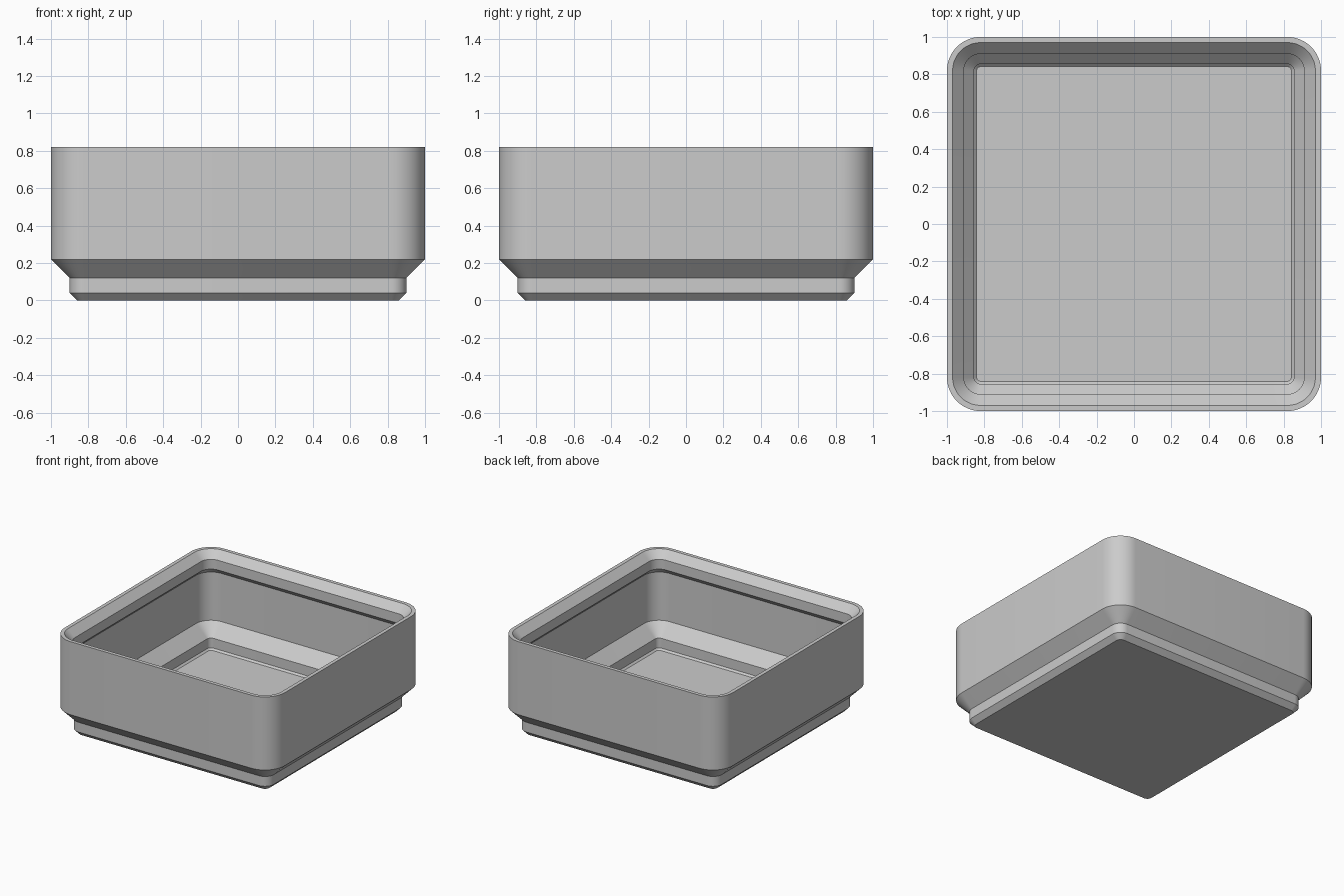
import bpy
import bmesh
import math

cube = bpy.data.objects.get("Cube")
if cube:
    bpy.data.objects.remove(cube, do_unlink=True)

grey = bpy.data.materials.new("plain_grey")
grey.use_nodes = True
colour = (0.6, 0.6, 0.6, 1)
grey.diffuse_color = colour
grey.node_tree.nodes["Principled BSDF"].inputs["Base Color"].default_value = colour

CORNER = 0.82   # centre of every concentric corner arc
STEPS = 12      # segments per corner


def rounded_square(bm, half, z):
    """Ring of vertices around a rounded square of the given half width."""
    ring = []
    for quarter in range(4):
        middle = math.radians(45 + 90 * quarter)
        cx = math.copysign(CORNER, math.cos(middle))
        cy = math.copysign(CORNER, math.sin(middle))
        for step in range(STEPS + 1):
            a = math.pi / 2 * (quarter + step / STEPS)
            r = half - CORNER
            ring.append(bm.verts.new((cx + r * math.cos(a), cy + r * math.sin(a), z)))
    return ring


# Wall section as (half width, height), from underside to floor
section = [
    (0.86, 0), (0.90, 0.04), (0.90, 0.12), (1.0, 0.22), (1.0, 0.82),   # outside
    (0.97, 0.82), (0.91, 0.76), (0.91, 0.68), (0.955, 0.635),          # stacking lip
    (0.955, 0.239), (0.855, 0.139), (0.855, 0.059), (0.841, 0.045),    # inside
]

bm = bmesh.new()
rings = [rounded_square(bm, half, z) for half, z in section]
for low, high in zip(rings, rings[1:]):
    for i in range(len(low)):
        j = (i + 1) % len(low)
        bm.faces.new((low[i], low[j], high[j], high[i]))

# Underside and inner floor
bm.faces.new(list(reversed(rings[0])))
bm.faces.new(rings[-1])
bmesh.ops.recalc_face_normals(bm, faces=bm.faces[:])

mesh = bpy.data.meshes.new("stacking_box")
bm.to_mesh(mesh)
bm.free()
mesh.materials.append(grey)
box = bpy.data.objects.new("stacking_box", mesh)
bpy.context.collection.objects.link(box)

# Smooth corners, crisp section edges
bpy.ops.object.select_all(action='DESELECT')
box.select_set(True)
bpy.context.view_layer.objects.active = box
bpy.ops.object.shade_smooth_by_angle(angle=math.radians(30))
